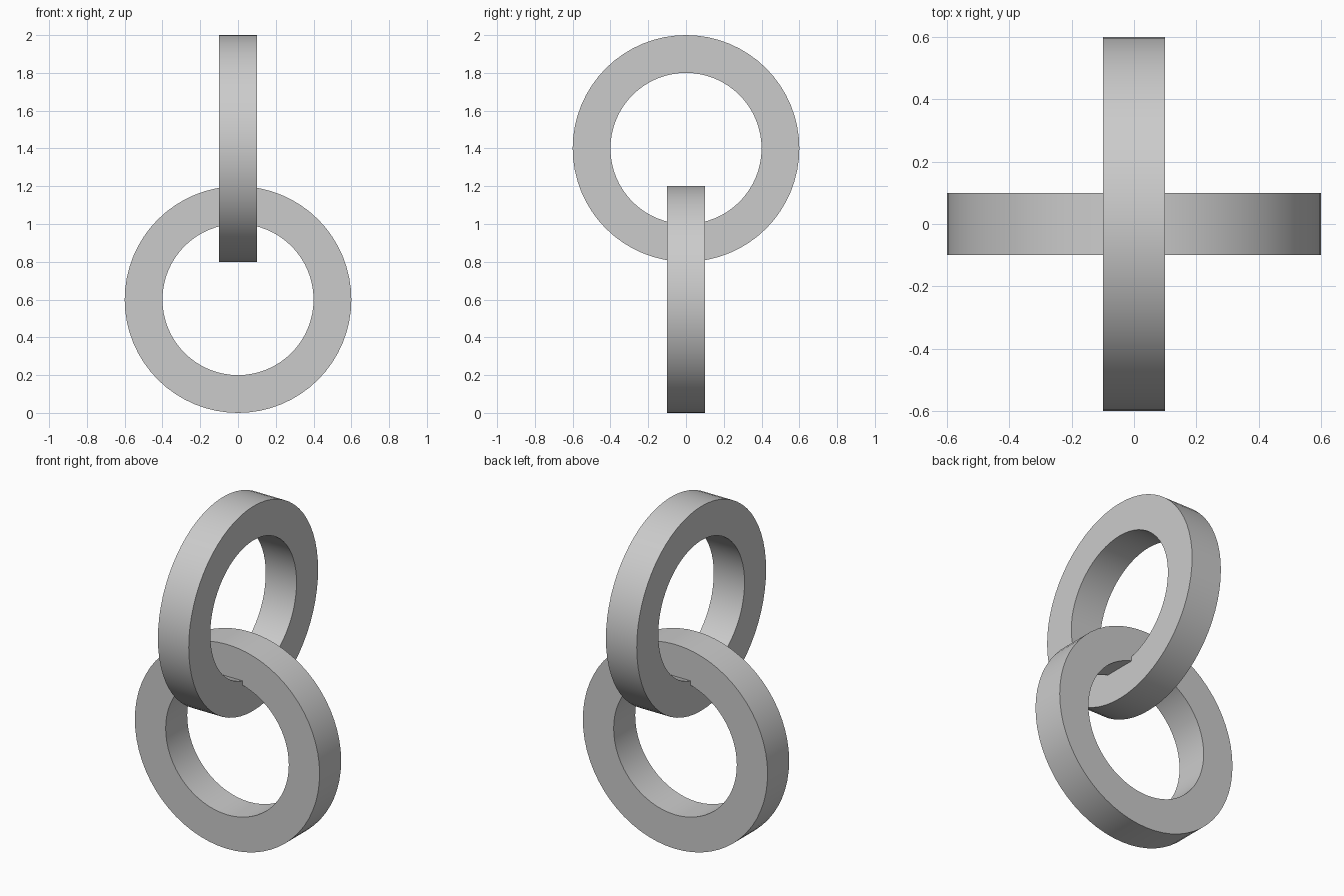
import bpy
import bmesh
from math import tau, radians
from mathutils import Matrix, Vector

SEGMENTS = 64
INNER, OUTER, HALF_WIDTH = 0.4, 0.6, 0.1

cube = bpy.data.objects.get("Cube")
if cube:
    bpy.data.objects.remove(cube, do_unlink=True)

# Plain grey finish
grey = bpy.data.materials.new("light_grey")
grey.use_nodes = True
colour = (0.6, 0.6, 0.6, 1.0)
grey.diffuse_color = colour
grey.node_tree.nodes["Principled BSDF"].inputs["Base Color"].default_value = colour


def make_ring(name, height, turn):
    """Spin a square section about the y axis, then turn it about z."""
    bm = bmesh.new()
    corners = [(INNER, -HALF_WIDTH), (OUTER, -HALF_WIDTH),
               (OUTER, HALF_WIDTH), (INNER, HALF_WIDTH)]
    verts = [bm.verts.new((r, y, 0)) for r, y in corners]
    edges = [bm.edges.new((verts[i - 1], verts[i])) for i in range(len(verts))]
    bmesh.ops.spin(bm, geom=verts + edges, cent=(0, 0, 0), axis=(0, 1, 0),
                   angle=tau, steps=SEGMENTS, use_merge=False)
    bmesh.ops.remove_doubles(bm, verts=bm.verts[:], dist=0.0001)
    bmesh.ops.recalc_face_normals(bm, faces=bm.faces[:])
    bm.transform(Matrix.Rotation(turn, 4, "Z"))
    mesh = bpy.data.meshes.new(name)
    bm.to_mesh(mesh)
    bm.free()
    mesh.materials.append(grey)
    ring = bpy.data.objects.new(name, mesh)
    ring.location = Vector((0, 0, height))
    bpy.context.collection.objects.link(ring)
    return ring


# Two interlocked links at right angles
rings = [make_ring("lower_ring", 0.6, 0),
         make_ring("upper_ring", 1.4, radians(90))]

# Smooth curved walls, crisp rims
bpy.ops.object.select_all(action="DESELECT")
for ring in rings:
    ring.select_set(True)
bpy.context.view_layer.objects.active = rings[0]
bpy.ops.object.shade_smooth_by_angle(angle=radians(30))
